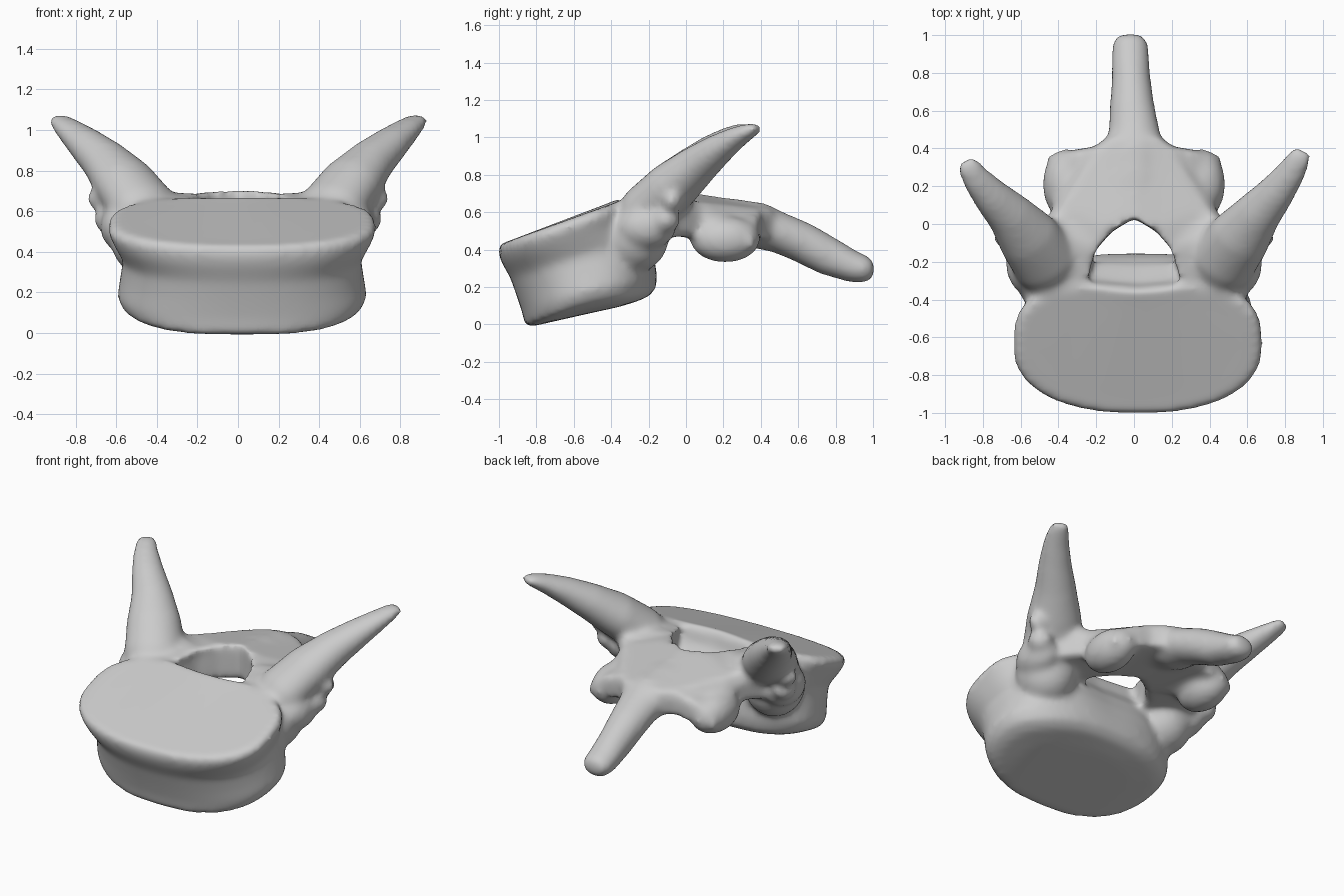
import bpy, bmesh
from math import sin, cos, pi, exp
from mathutils import Vector, Matrix

cube = bpy.data.objects.get("Cube")
if cube:
    bpy.data.objects.remove(cube, do_unlink=True)

bm = bmesh.new()


def loft(rings):
    """Skin a closed solid through rings of points."""
    loops = [[bm.verts.new(p) for p in ring] for ring in rings]
    n = len(loops[0])
    for a, b in zip(loops, loops[1:]):
        for i in range(n):
            j = (i + 1) % n
            bm.faces.new((a[i], a[j], b[j], b[i]))
    bm.faces.new(loops[0])
    bm.faces.new(loops[-1])


def tube(path, sides=20):
    """Elliptical limb; each station is x, y, z, half width, half height."""
    pts = [Vector(p[:3]) for p in path]
    rings = []
    for i, (_, _, _, w, h) in enumerate(path):
        t = (pts[min(i + 1, len(pts) - 1)] - pts[max(i - 1, 0)]).normalized()
        side = t.cross(Vector((0, 0, 1))).normalized()
        up = side.cross(t)
        rings.append([pts[i] + side * w * cos(a) + up * h * sin(a)
                      for a in (2 * pi * k / sides for k in range(sides))])
    loft(rings)


def blob(center, radii):
    m = Matrix.Translation(center) @ Matrix.Diagonal((*radii, 1))
    bmesh.ops.create_uvsphere(bm, u_segments=20, v_segments=12, radius=1, matrix=m)


def power(v, e):
    return abs(v) ** e * (1 if v >= 0 else -1)


def body_ring(yc, zc, w, d, slope, notch, rear, lift, sides=72):
    """Kidney-shaped outline on a plane that rises towards the back."""
    ring = []
    for k in range(sides):
        a = 2 * pi * k / sides
        e = rear if sin(a) > 0 else 0.88
        x, v = w * power(cos(a), e), d * power(sin(a), e)
        z = zc + slope * v + lift * ((x / w) ** 4 + max(v / d, 0) ** 4)
        if v > 0:
            v -= notch * exp(-(x / 0.22) ** 2)
        ring.append((x + 0.02, yc + v, z))
    return ring


# Vertebral body: bottom plate, lower rim, waist, upper rim, top plate
loft([body_ring(*s) for s in (
    (-0.54, 0.05, 0.40, 0.23, 0.21, 0.0, 0.95, 0.01),
    (-0.51, 0.055, 0.52, 0.315, 0.21, 0.0, 0.9, 0.03),
    (-0.505, 0.07, 0.585, 0.355, 0.22, 0.01, 0.88, 0.05),
    (-0.51, 0.15, 0.615, 0.365, 0.24, 0.01, 0.85, 0.03),
    (-0.53, 0.25, 0.60, 0.375, 0.26, 0.02, 0.8, 0.02),
    (-0.565, 0.36, 0.585, 0.375, 0.29, 0.03, 0.75, 0.0),
    (-0.63, 0.45, 0.635, 0.355, 0.34, 0.04, 0.68, 0.0),
    (-0.65, 0.515, 0.665, 0.355, 0.36, 0.04, 0.66, 0.0),
    (-0.66, 0.55, 0.64, 0.34, 0.36, 0.04, 0.66, 0.0),
    (-0.66, 0.55, 0.50, 0.27, 0.36, 0.03, 0.7, 0.0))])

# Laminae and pedicles: a horseshoe plate around the canal
half = [(0.12, -0.04), (0.21, -0.14), (0.265, -0.33), (0.45, -0.34),
        (0.54, -0.05), (0.43, 0.08), (0.45, 0.20), (0.47, 0.36),
        (0.34, 0.39), (0.21, 0.41), (0.13, 0.47)]
outline = [(0, 0.03)] + half + [(0, 0.47)] + [(-x, y) for x, y in reversed(half)]


def plate_top(x, y):
    droop = 0.75 * x * x * min(max(y, 0) / 0.2, 1)
    return 0.71 - 0.16 * max(y, 0) + 0.15 * min(y, 0) - droop


loft([[(x * 0.96, y, 0.47 - 0.3 * x * x * (y > 0.1)) for x, y in outline],
      [(x, y, plate_top(x, y) - 0.05) for x, y in outline],
      [(x * 0.9, y * 0.97 + 0.005, plate_top(x * 0.9, y)) for x, y in outline]])

# Spinous process
tube([(0, 0.06, 0.61, 0.10, 0.07), (0, 0.20, 0.58, 0.16, 0.10),
      (0, 0.38, 0.53, 0.16, 0.125), (0, 0.50, 0.49, 0.135, 0.11),
      (-0.01, 0.62, 0.44, 0.12, 0.11), (-0.015, 0.76, 0.365, 0.105, 0.105),
      (-0.02, 0.90, 0.305, 0.10, 0.085), (-0.02, 0.96, 0.295, 0.095, 0.075),
      (-0.02, 1.005, 0.295, 0.065, 0.045)])

for s in (1, -1):
    lean = 1 if s > 0 else 0.86
    # Transverse process
    tube([(s * x, y * lean if y > 0 else y, z, w, h) for x, y, z, w, h in (
        (0.42, -0.30, 0.54, 0.14, 0.11), (0.46, -0.21, 0.61, 0.18, 0.14),
        (0.56, -0.07, 0.74, 0.165, 0.135), (0.66, 0.06, 0.85, 0.125, 0.11),
        (0.755, 0.17, 0.935, 0.10, 0.085), (0.83, 0.27, 1.0, 0.08, 0.06),
        (0.875, 0.35, 1.04, 0.065, 0.04), (0.895, 0.39, 1.055, 0.05, 0.025))])
    # Pedicle root
    blob((s * 0.45, -0.28, 0.465), (0.18, 0.19, 0.19))
    # Inferior articular process
    blob((s * 0.36, 0.21, 0.455), (0.125, 0.19, 0.125))
    # Knobs on the outer side of the root
    blob((s * 0.67, -0.075, 0.66), (0.075, 0.055, 0.065))
    blob((s * 0.635, -0.11, 0.56), (0.075, 0.08, 0.075))
    blob((s * 0.57, -0.21, 0.52), (0.11, 0.16, 0.12))

bmesh.ops.recalc_face_normals(bm, faces=bm.faces[:])
bmesh.ops.triangulate(bm, faces=[f for f in bm.faces if len(f.verts) > 4])
mesh = bpy.data.meshes.new("vertebra")
bm.to_mesh(mesh)
bm.free()
vertebra = bpy.data.objects.new("vertebra", mesh)
bpy.context.collection.objects.link(vertebra)

# Fuse the parts into one smooth bone
fuse = vertebra.modifiers.new("fuse", 'REMESH')
fuse.mode = 'VOXEL'
fuse.voxel_size = 0.018
fuse.use_smooth_shade = True
soften = vertebra.modifiers.new("soften", 'SMOOTH')
soften.factor = 0.5
soften.iterations = 16

# Material
grey = bpy.data.materials.new("bone grey")
color = (0.6, 0.6, 0.6, 1)
grey.use_nodes = True
grey.diffuse_color = color
grey.node_tree.nodes["Principled BSDF"].inputs["Base Color"].default_value = color
mesh.materials.append(grey)
